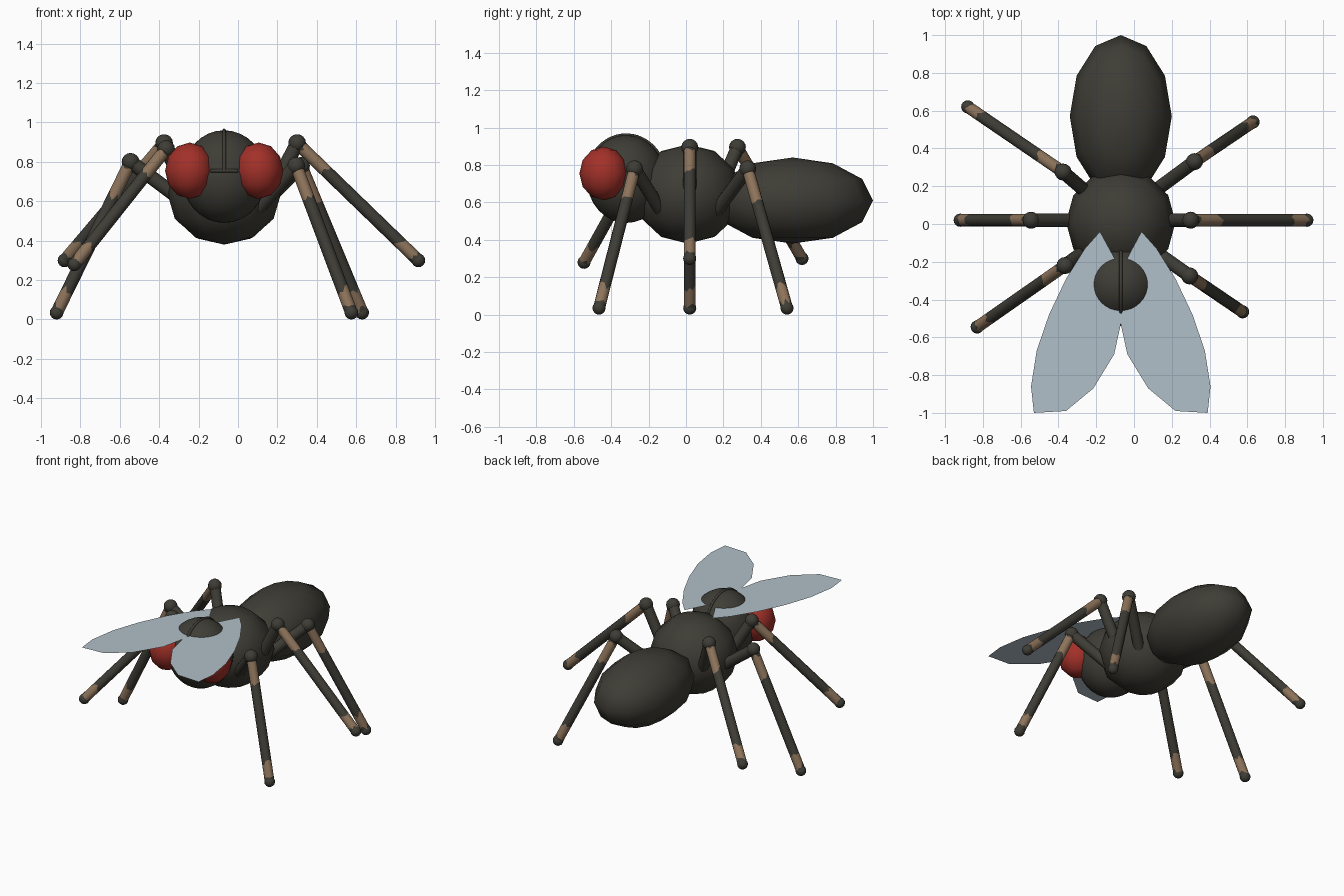
import bpy, bmesh, math, random
from mathutils import Vector

if "Cube" in bpy.data.objects:
    bpy.data.objects.remove(bpy.data.objects["Cube"])

random.seed(4)
CX = -0.07  # body midline


def material(name, rgb):
    m = bpy.data.materials.new(name)
    m.diffuse_color = (*rgb, 1)
    m.use_nodes = True
    m.node_tree.nodes["Principled BSDF"].inputs["Base Color"].default_value = m.diffuse_color
    return m


DARK = material("dark_shell", (0.048, 0.046, 0.036))
TAN = material("tan_joint", (0.27, 0.175, 0.105))
RED = material("red_eye", (0.36, 0.03, 0.022))
WING = material("pale_wing", (0.44, 0.53, 0.58))


def finish(name, bm, mats, smooth=True):
    bmesh.ops.recalc_face_normals(bm, faces=bm.faces)
    for f in bm.faces:
        f.smooth = smooth
    me = bpy.data.meshes.new(name)
    bm.to_mesh(me)
    bm.free()
    for m in mats:
        me.materials.append(m)
    ob = bpy.data.objects.new(name, me)
    bpy.context.collection.objects.link(ob)
    return ob


def ball(name, loc, radii, mat, seg=12, rings=6):
    bm = bmesh.new()
    bmesh.ops.create_uvsphere(bm, u_segments=seg, v_segments=rings, radius=1)
    for v in bm.verts:
        v.co = Vector(loc) + Vector([c * r for c, r in zip(v.co, radii)])
    return finish(name, bm, [mat])


def rod(name, a, b, r, stops, tan_bands=(), n=12):
    """Round rod from a to b, split at the stops; listed bands are tan with ragged ends."""
    a, b = Vector(a), Vector(b)
    rot = (b - a).to_track_quat('Z', 'Y')
    bm = bmesh.new()
    loops = []
    for t in stops:
        jag = 0.025 if 0 < t < 1 else 0
        loop = []
        for i in range(n):
            ang = 2 * math.pi * i / n
            tt = t + random.uniform(-jag, jag)
            off = rot @ Vector((r * math.cos(ang), r * math.sin(ang), 0))
            loop.append(bm.verts.new(a.lerp(b, tt) + off))
        loops.append(loop)
    for k in range(len(loops) - 1):
        for i in range(n):
            j = (i + 1) % n
            f = bm.faces.new((loops[k][i], loops[k][j], loops[k + 1][j], loops[k + 1][i]))
            f.material_index = 1 if k in tan_bands else 0
    bm.faces.new(loops[0])
    bm.faces.new(loops[-1])
    ob = finish(name, bm, [DARK, TAN])
    bpy.ops.object.select_all(action='DESELECT')
    ob.select_set(True)
    bpy.context.view_layer.objects.active = ob
    bpy.ops.object.shade_smooth_by_angle(angle=math.radians(50))
    return ob


# Body
ball("thorax", (CX, 0.01, 0.645), (0.29, 0.285, 0.265), DARK)
ball("abdomen", (CX, 0.57, 0.61), (0.27, 0.43, 0.23), DARK)
ball("head", (CX, -0.32, 0.725), (0.215, 0.21, 0.235), DARK, 32, 16)

# Eyes
for side, s in (("left", -1), ("right", 1)):
    ball(side + "_eye", (CX + s * 0.175, -0.44, 0.755), (0.125, 0.13, 0.143), RED)

# Bar between the eyes
rod("brow_bar", (CX - 0.07, -0.525, 0.755), (CX + 0.07, -0.525, 0.755), 0.009, (0, 1))

# Thin crest over the middle of the head
cu = bpy.data.curves.new("head_crest", 'CURVE')
cu.dimensions = '3D'
cu.bevel_depth = 0.009
cu.bevel_resolution = 2
sp = cu.splines.new('POLY')
sp.points.add(20)
for i, p in enumerate(sp.points):
    ang = math.radians(8 + 152 * i / 20)
    p.co = (CX, -0.32 - 0.212 * math.cos(ang), 0.725 + 0.235 * math.sin(ang), 1)
cu.materials.append(DARK)
bpy.context.collection.objects.link(bpy.data.objects.new("head_crest", cu))

# Flat wings sweeping forward, offsets from the midline
outline = [(0.11, -0.04), (0.19, -0.13), (0.29, -0.29), (0.38, -0.48), (0.445, -0.67),
           (0.475, -0.86), (0.46, -1.0), (0.29, -0.99), (0.145, -0.87), (0.035, -0.69),
           (0.0, -0.53), (0.0, -0.25), (0.045, -0.16)]
for side, s in (("left", -1), ("right", 1)):
    bm = bmesh.new()
    face = bm.faces.new([bm.verts.new((CX + s * x, y, 0.90)) for x, y in outline])
    bmesh.ops.triangulate(bm, faces=[face])
    if s < 0:
        bmesh.ops.reverse_faces(bm, faces=bm.faces)
    wing = finish(side + "_wing", bm, [WING], smooth=False)
    if wing.data.polygons[0].normal.z < 0:
        wing.data.flip_normals()

# Legs: hip, knee, foot
legs = {
    "left_back": ((-0.23, 0.15, 0.60), (-0.375, 0.275, 0.895), (-0.88, 0.62, 0.30)),
    "left_middle": ((-0.25, 0.02, 0.58), (-0.545, 0.02, 0.80), (-0.92, 0.02, 0.035)),
    "left_front": ((-0.23, -0.12, 0.60), (-0.365, -0.22, 0.865), (-0.83, -0.545, 0.28)),
    "right_back": ((0.09, 0.16, 0.55), (0.32, 0.33, 0.78), (0.63, 0.54, 0.035)),
    "right_middle": ((0.15, 0.02, 0.60), (0.30, 0.02, 0.895), (0.915, 0.02, 0.30)),
    "right_front": ((0.09, -0.13, 0.55), (0.295, -0.275, 0.78), (0.575, -0.465, 0.035)),
}
for name, (hip, knee, foot) in legs.items():
    rod(name + "_thigh", hip, knee, 0.036, (0, 1))
    ball(name + "_knee", knee, (0.045,) * 3, DARK, 16, 8)
    rod(name + "_shin", knee, foot, 0.032, (0, 0.04, 0.23, 0.85, 0.97, 1), (1, 3))
    ball(name + "_foot", foot, (0.035,) * 3, DARK, 16, 8)
